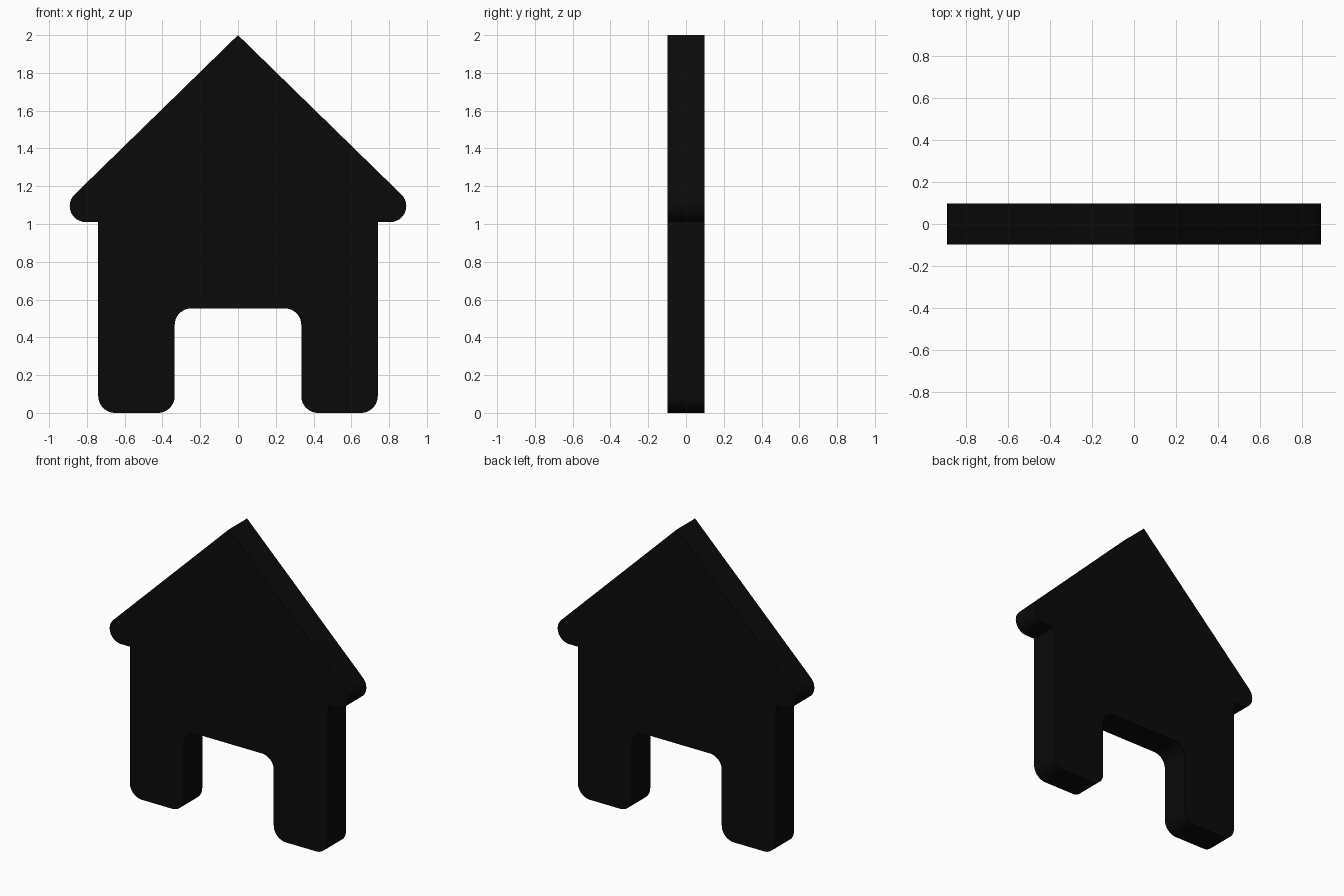
import bpy, bmesh
from math import tan, sin
from mathutils import Vector

if "Cube" in bpy.data.objects:
    bpy.data.objects.remove(bpy.data.objects["Cube"])

HALF_DEPTH = 0.097
STEPS = 12

# Right half of the outline: x, z, corner radius
corners = [
    (0.0, 0.553, 0), (0.335, 0.553, 0.087), (0.335, 0.0, 0.09),
    (0.74, 0.0, 0.09), (0.74, 1.01, 0), (1.015, 1.01, 0.085), (0.0, 2.0, 0),
]


def fillet(prev, corner, nxt, radius):
    """Points of an arc rounding one corner."""
    a, b = (prev - corner).normalized(), (nxt - corner).normalized()
    half = a.angle(b) / 2
    start = corner + a * (radius / tan(half))
    end = corner + b * (radius / tan(half))
    centre = corner + (a + b).normalized() * (radius / sin(half))
    u, v = start - centre, end - centre
    sweep = u.angle(v)
    return [centre + (u * sin((1 - i / STEPS) * sweep) + v * sin(i / STEPS * sweep)) / sin(sweep)
            for i in range(STEPS + 1)]


pts = [Vector((x, z)) for x, z, r in corners]
half = []
for i, (x, z, r) in enumerate(corners):
    half += fillet(pts[i - 1], pts[i], pts[i + 1], r) if r else [pts[i]]

# Mirror to the full outline
outline = half + [Vector((-p.x, p.y)) for p in reversed(half[1:-1])]

# Extrude the outline into a flat plate
bm = bmesh.new()
face = bm.faces.new([bm.verts.new((p.x, -HALF_DEPTH, p.y)) for p in outline])
ext = bmesh.ops.extrude_face_region(bm, geom=[face], use_keep_orig=True)
verts = [g for g in ext["geom"] if isinstance(g, bmesh.types.BMVert)]
bmesh.ops.translate(bm, vec=(0, 2 * HALF_DEPTH, 0), verts=verts)
bmesh.ops.recalc_face_normals(bm, faces=bm.faces)
mesh = bpy.data.meshes.new("house_plate")
bm.to_mesh(mesh)
bm.free()

house = bpy.data.objects.new("house_plate", mesh)
bpy.context.collection.objects.link(house)

# Black finish
black = bpy.data.materials.new("black")
black.diffuse_color = (0.003, 0.003, 0.003, 1)
black.use_nodes = True
black.node_tree.nodes["Principled BSDF"].inputs["Base Color"].default_value = black.diffuse_color
mesh.materials.append(black)

# Smooth rounded corners, sharp rim
bpy.context.view_layer.objects.active = house
house.select_set(True)
bpy.ops.object.shade_smooth_by_angle(angle=0.52)
